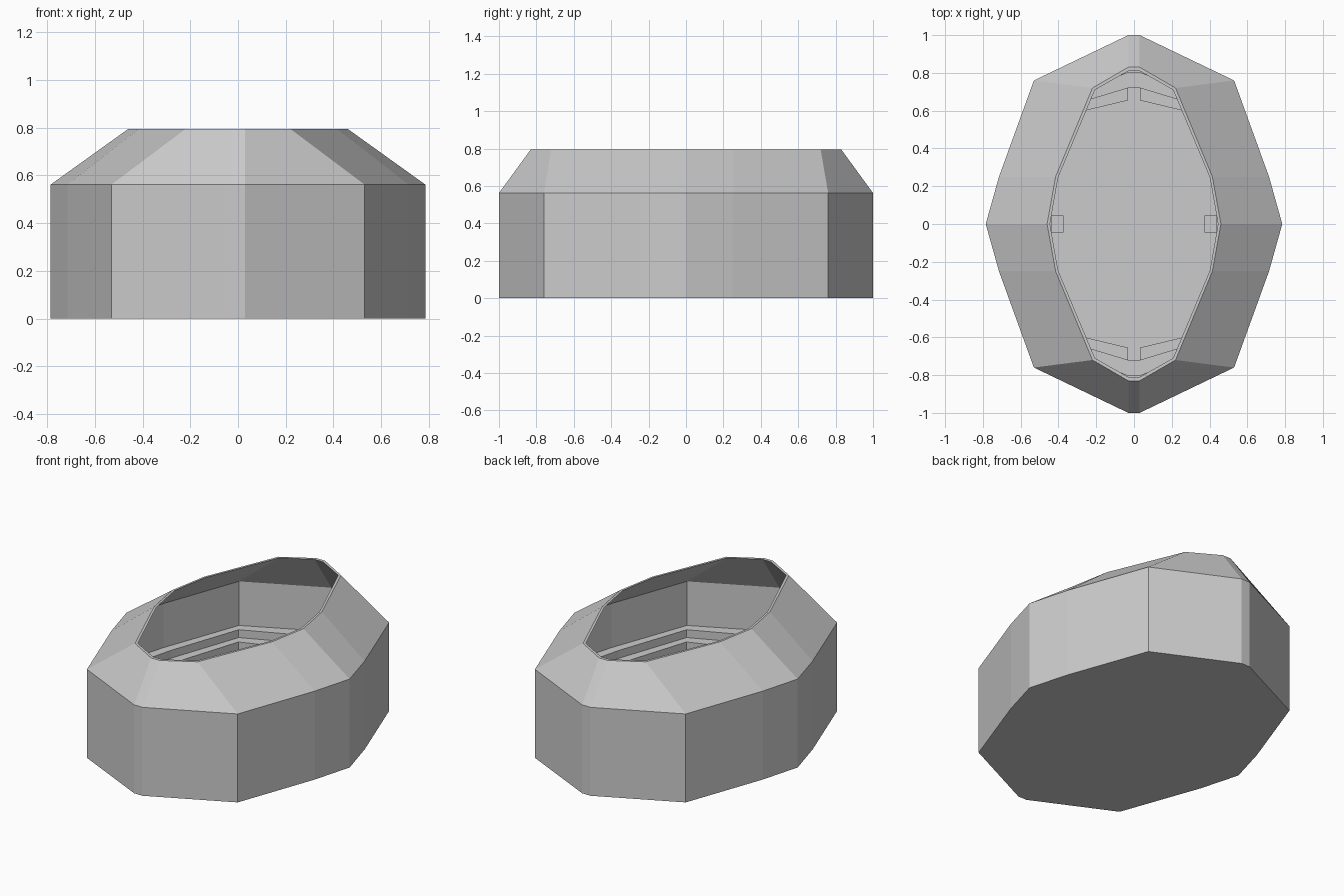
import bpy, bmesh

if "Cube" in bpy.data.objects:
    bpy.data.objects.remove(bpy.data.objects["Cube"])


def loop(quarter, z):
    """Mirror four quarter-outline points (end, corner, flank, side tip) into a closed loop."""
    q = [p for p in quarter]
    right = q + [(x, -y) for x, y in reversed(q[:-1])]
    left = [(-x, y) for x, y in reversed(right)]
    return [(x, y, z) for x, y in right + left]


def loft(name, loops):
    """Skin a stack of loops and cap both ends."""
    bm = bmesh.new()
    rings = [[bm.verts.new(p) for p in ring] for ring in loops]
    n = len(rings[0])
    for a, b in zip(rings, rings[1:]):
        for i in range(n):
            j = (i + 1) % n
            bm.faces.new((a[i], a[j], b[j], b[i]))
    bm.faces.new(rings[0])
    bm.faces.new(rings[-1])
    bmesh.ops.recalc_face_normals(bm, faces=bm.faces)
    mesh = bpy.data.meshes.new(name)
    bm.to_mesh(mesh)
    bm.free()
    ob = bpy.data.objects.new(name, mesh)
    bpy.context.collection.objects.link(ob)
    return ob


def box(name, center, size):
    bpy.ops.mesh.primitive_cube_add(size=1, location=center)
    ob = bpy.context.object
    ob.name = name
    ob.scale = size
    return ob


# Outlines: outer wall, roof opening, and their inner faces
outer = [(0.03, 1.0), (0.53, 0.76), (0.715, 0.25), (0.785, 0)]
rim = [(0.03, 0.83), (0.22, 0.72), (0.415, 0.25), (0.46, 0)]
rim_in = [(0.03, 0.81), (0.207, 0.71), (0.402, 0.245), (0.445, 0)]
wall_in = [(0.03, 0.98), (0.515, 0.745), (0.698, 0.247), (0.767, 0)]
pit = [(0.03, 0.655), (0.396, 0.567), (0.49, 0.22), (0.535, 0)]

# Stadium shell: outer wall, sloped roof, inner wall
loops = [loop(outer, 0), loop(outer, 0.562), loop(rim, 0.795),
         loop(rim_in, 0.795), loop(wall_in, 0.55)]

# Stepped stands descending to the pitch
heights = [0.27, 0.22, 0.165, 0.11, 0.06]
fractions = [0, 0.27, 0.55, 0.80, 1.0]
for k, f in enumerate(fractions):
    edge = [(a[0] + (b[0] - a[0]) * f, a[1] + (b[1] - a[1]) * f)
            for a, b in zip(wall_in, pit)]
    if k:
        loops.append(loop(edge, heights[k - 1]))
    loops.append(loop(edge, heights[k]))
stadium = loft("stadium_shell", loops)

# Entrance gaps in the lowest tier at both ends
for s in (-1, 1):
    cutter = box("entrance_cutter", (0, s * 0.67, 0.115), (0.064, 0.1, 0.1))
    cutter.hide_render = True
    mod = stadium.modifiers.new("entrance", 'BOOLEAN')
    mod.operation = 'DIFFERENCE'
    mod.solver = 'EXACT'
    mod.object = cutter
    bpy.context.view_layer.objects.active = stadium
    bpy.ops.object.modifier_apply(modifier=mod.name)
    bpy.data.objects.remove(cutter)

# Side benches on the pitch
for s, side in ((-1, "left"), (1, "right")):
    box(side + "_bench", (s * 0.406, 0, 0.085), (0.064, 0.09, 0.06))
